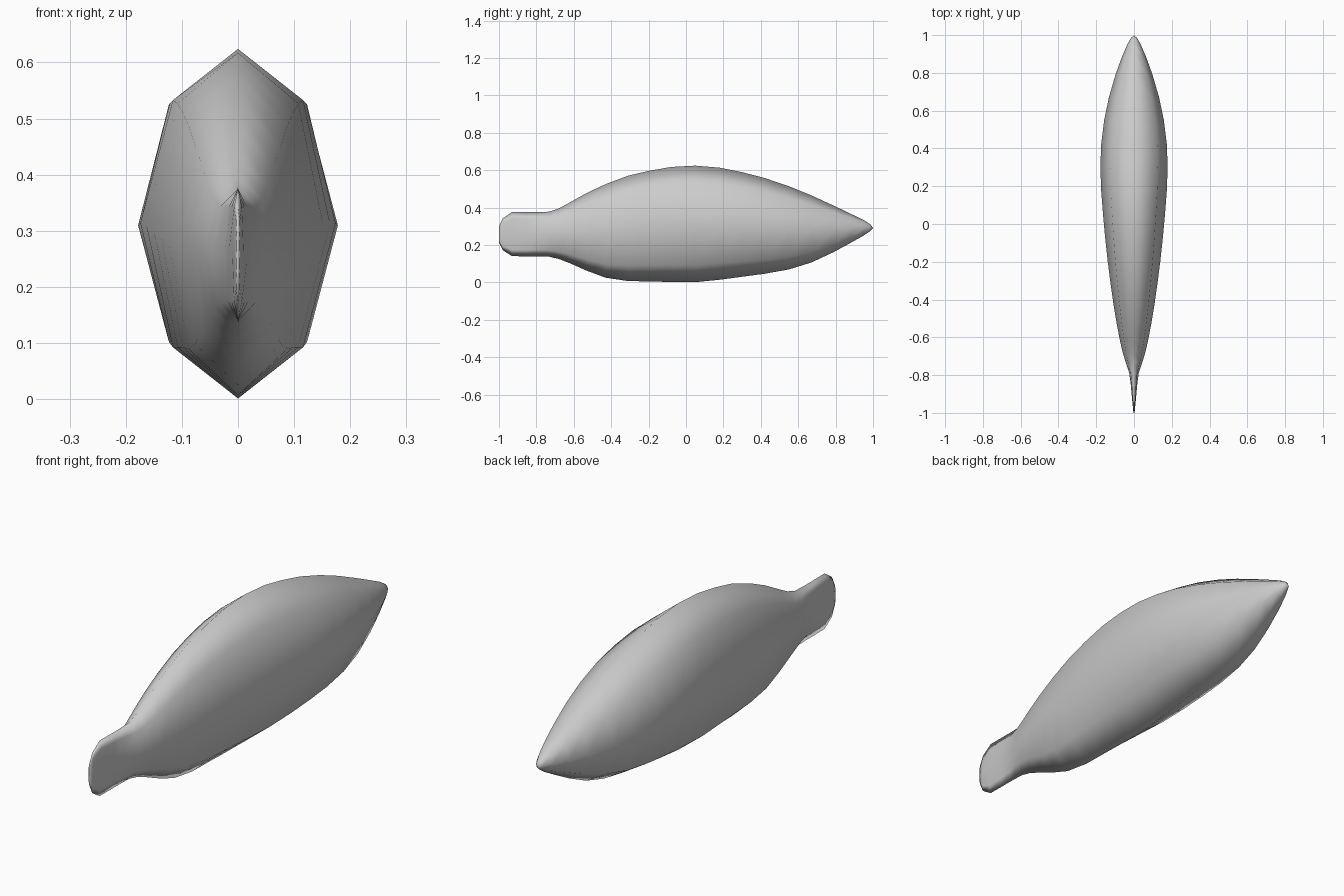
import bpy, bmesh, math

# Body stations from tail to nose: y, bottom z, top z, half width
STATIONS = [
    (-1.00, 0.215, 0.300, 0.003), (-0.98, 0.172, 0.342, 0.005),
    (-0.93, 0.140, 0.376, 0.010), (-0.85, 0.139, 0.375, 0.017),
    (-0.79, 0.139, 0.375, 0.025), (-0.73, 0.137, 0.378, 0.045),
    (-0.68, 0.125, 0.395, 0.060), (-0.62, 0.102, 0.428, 0.074),
    (-0.53, 0.062, 0.478, 0.091), (-0.43, 0.025, 0.525, 0.108),
    (-0.31, 0.007, 0.570, 0.125), (-0.20, 0.005, 0.596, 0.139),
    (-0.08, 0.002, 0.617, 0.152), (0.05, 0.001, 0.624, 0.164),
    (0.18, 0.014, 0.613, 0.174), (0.30, 0.030, 0.589, 0.178),
    (0.42, 0.046, 0.558, 0.174), (0.55, 0.069, 0.514, 0.158),
    (0.67, 0.106, 0.465, 0.133), (0.79, 0.162, 0.410, 0.098),
    (0.88, 0.211, 0.367, 0.066), (0.95, 0.250, 0.333, 0.036),
    (0.985, 0.274, 0.311, 0.016),
]
SIDES = 8

# Loft eight-sided rings along the body
bm = bmesh.new()
rings = []
for y, bottom, top, half in STATIONS:
    mid, height = (bottom + top) / 2, (top - bottom) / 2
    ring = []
    for i in range(SIDES):
        a = math.tau * i / SIDES
        ring.append(bm.verts.new((half * math.cos(a), y, mid + height * math.sin(a))))
    rings.append(ring)
for a, b in zip(rings, rings[1:]):
    for i in range(SIDES):
        j = (i + 1) % SIDES
        bm.faces.new((a[i], a[j], b[j], b[i]))

# Flat tail end and pointed nose
bm.faces.new(rings[0])
nose = bm.verts.new((0, 1.0, 0.291))
for i in range(SIDES):
    bm.faces.new((rings[-1][i], rings[-1][(i + 1) % SIDES], nose))
bmesh.ops.recalc_face_normals(bm, faces=bm.faces[:])
for f in bm.faces:
    f.smooth = True

mesh = bpy.data.meshes.new("fish_body")
bm.to_mesh(mesh)
bm.free()
body = bpy.data.objects.new("fish_body", mesh)
bpy.context.collection.objects.link(body)

# Plain grey skin
grey = bpy.data.materials.new("light_grey")
grey.diffuse_color = (0.6, 0.6, 0.6, 1)
mesh.materials.append(grey)
